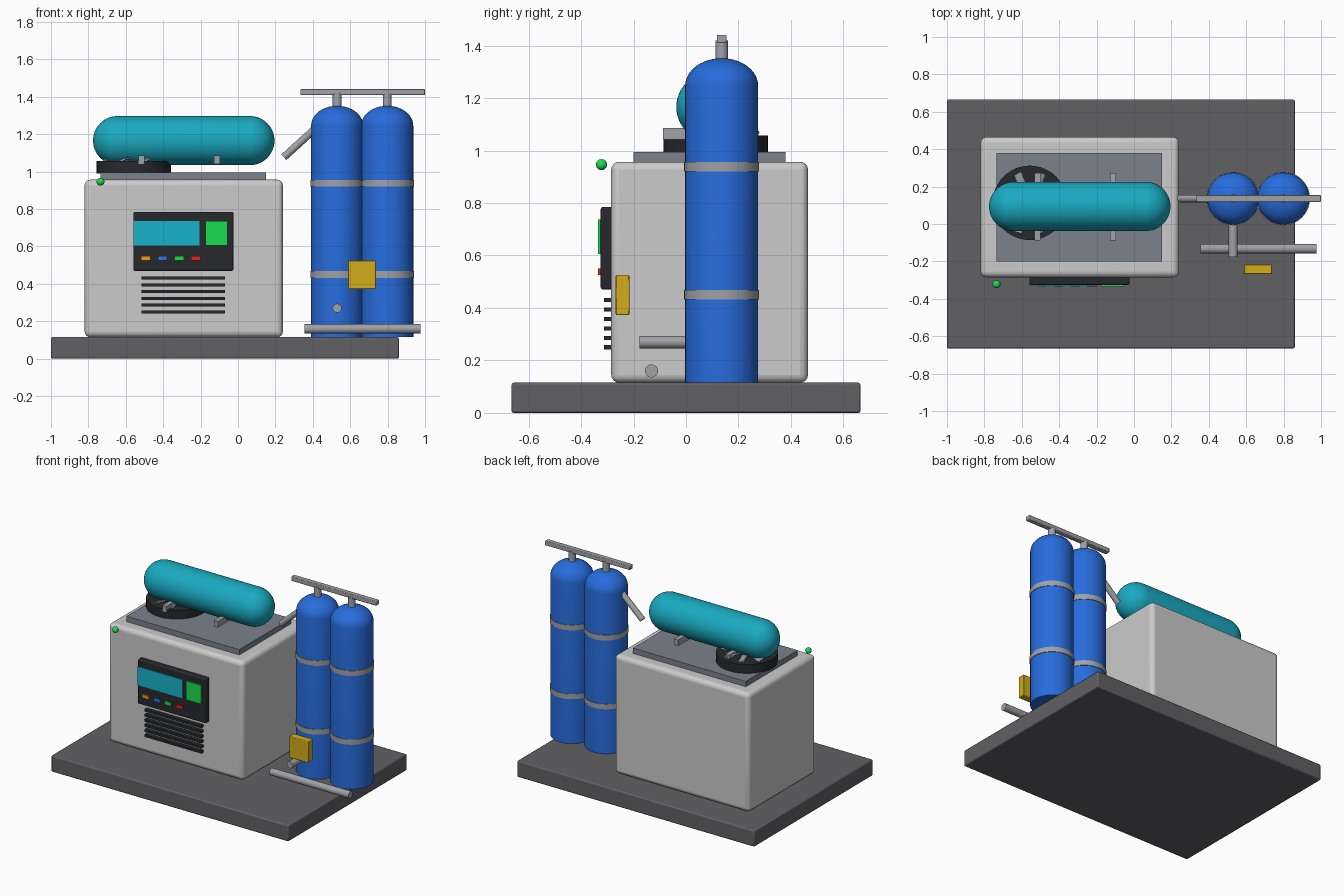
import bpy, math
from mathutils import Vector

if "Cube" in bpy.data.objects:
    bpy.data.objects.remove(bpy.data.objects["Cube"])


def mat(name, r, g, b):
    m = bpy.data.materials.new(name)
    m.diffuse_color = (r, g, b, 1)
    m.use_nodes = True
    m.node_tree.nodes["Principled BSDF"].inputs["Base Color"].default_value = m.diffuse_color
    return m


DARK = mat("dark_plastic", 0.02, 0.022, 0.026)
BASE = mat("base_grey", 0.12, 0.12, 0.13)
BODY = mat("body_grey", 0.6, 0.61, 0.62)
PLATE = mat("plate_grey", 0.2, 0.22, 0.26)
STEEL = mat("steel", 0.35, 0.36, 0.39)
TEAL = mat("teal", 0.01, 0.4, 0.53)
BLUE = mat("blue", 0.02, 0.15, 0.72)
CYAN = mat("cyan", 0.01, 0.45, 0.6)
GREEN = mat("green", 0.01, 0.72, 0.08)
YELLOW = mat("yellow", 0.65, 0.42, 0.01)
ORANGE = mat("orange", 0.8, 0.35, 0.01)
RED = mat("red", 0.8, 0.02, 0.01)
SKY = mat("button_blue", 0.03, 0.2, 0.8)


def smooth(o):
    bpy.ops.object.select_all(action='DESELECT')
    o.select_set(True)
    bpy.context.view_layer.objects.active = o
    bpy.ops.object.shade_smooth_by_angle(angle=math.radians(35))


def finish(o, name, m):
    o.name = name
    o.data.materials.append(m)
    return o


def box(name, m, x, y, z, bevel=0, seg=2):
    """Box given by its (min, max) range on each axis."""
    bpy.ops.mesh.primitive_cube_add(size=1)
    o = finish(bpy.context.object, name, m)
    for v in o.data.vertices:
        v.co = [r[0] if c < 0 else r[1] for c, r in zip(v.co, (x, y, z))]
    if bevel:
        b = o.modifiers.new("bevel", 'BEVEL')
        b.width, b.segments = bevel, seg
        smooth(o)
    return o


def rod(name, m, a, b, r, n=32):
    """Cylinder between two points."""
    a, b = Vector(a), Vector(b)
    d = b - a
    bpy.ops.mesh.primitive_cylinder_add(vertices=n, radius=r, depth=d.length, location=(a + b) / 2,
                                        rotation=d.to_track_quat('Z', 'Y').to_euler())
    o = finish(bpy.context.object, name, m)
    smooth(o)
    return o


def lathe(name, m, profile, loc, rot=(0, 0, 0), n=48):
    """Revolve (radius, height) points about z; both ends lie on the axis."""
    verts, faces = [], []
    inner = profile[1:-1]
    for r, z in inner:
        verts += [(r * math.cos(2 * math.pi * i / n), r * math.sin(2 * math.pi * i / n), z) for i in range(n)]
    lo = len(verts)
    verts += [(0, 0, profile[0][1]), (0, 0, profile[-1][1])]
    top = (len(inner) - 1) * n
    for i in range(n):
        j = (i + 1) % n
        faces += [(lo, j, i), (lo + 1, top + i, top + j)]
        faces += [(k * n + i, k * n + j, k * n + n + j, k * n + n + i) for k in range(len(inner) - 1)]
    me = bpy.data.meshes.new(name)
    me.from_pydata(verts, [], faces)
    o = bpy.data.objects.new(name, me)
    bpy.context.collection.objects.link(o)
    o.location, o.rotation_euler = loc, rot
    smooth(finish(o, name, m))
    return o


def arc(r, h, z, steps=10):
    """Quarter ellipse from the rim up to the axis."""
    return [(r * math.cos(t * math.pi / 2 / steps), z + h * math.sin(t * math.pi / 2 / steps))
            for t in range(steps + 1)]


# Base slab, cabinet and its top plate
box("base_slab", BASE, (-1, 0.86), (-0.665, 0.665), (0, 0.115), 0.008)
box("cabinet", BODY, (-0.82, 0.24), (-0.285, 0.465), (0.115, 0.957), 0.03, 4)
box("top_plate", PLATE, (-0.735, 0.15), (-0.2, 0.38), (0.95, 0.995))

# Control panel with screens and buttons
box("control_panel", DARK, (-0.56, -0.025), (-0.325, -0.28), (0.47, 0.785), 0.008)
box("screen", CYAN, (-0.558, -0.205), (-0.331, -0.32), (0.605, 0.737))
box("status_screen", GREEN, (-0.175, -0.055), (-0.335, -0.32), (0.605, 0.737))
for i, m in enumerate((ORANGE, SKY, GREEN, RED)):
    x = -0.493 + 0.089 * i
    box(f"button_{i}", m, (x - 0.025, x + 0.025), (-0.335, -0.32), (0.526, 0.55))

# Vent slats
for i in range(6):
    z = 0.25 + 0.036 * i
    box(f"vent_slat_{i}", DARK, (-0.515, -0.07), (-0.312, -0.28), (z - 0.008, z + 0.008))

# Indicator lamp
bpy.ops.mesh.primitive_uv_sphere_add(segments=24, ring_count=12, radius=0.021, location=(-0.735, -0.322, 0.946))
smooth(finish(bpy.context.object, "indicator_lamp", GREEN))

# Fan housing with pitched blades
FX, FY = -0.557, 0.113
rod("fan_housing", DARK, (FX, FY, 0.99), (FX, FY, 1.057), 0.199, 48)
rod("fan_hub", DARK, (FX, FY, 1.05), (FX, FY, 1.075), 0.045)
for i in range(8):
    a = math.radians(22.5 + 45 * i)
    b = box(f"fan_blade_{i}", STEEL, (0.04, 0.17), (-0.025, 0.025), (-0.005, 0.005))
    b.location = (FX, FY, 1.06)
    b.rotation_euler = (math.radians(25), 0, a)

# Horizontal air receiver on two cross supports
R, HALF = 0.131, 0.354
cap = arc(R, R, HALF, 12)
lathe("air_receiver", TEAL, [(r, -z) for r, z in reversed(cap)] + cap, (-0.29, 0.094, 1.166),
      (0, math.pi / 2, 0))
for i, x in enumerate((-0.515, -0.113)):
    box(f"receiver_support_{i}", STEEL, (x - 0.016, x + 0.016), (-0.087, 0.273), (1.042, 1.085))

# Twin gas cylinders with bands and valve stems
CY = 0.136
for i, x in enumerate((0.53, 0.798)):
    lathe(f"cylinder_{i}", BLUE, [(0, 0.115), (0.139, 0.115)] + arc(0.139, 0.105, 1.247), (x, CY, 0))
    for j, z in enumerate((0.45, 0.938)):
        rod(f"band_{i}_{j}", STEEL, (x, CY, z - 0.018), (x, CY, z + 0.018), 0.143, 48)
    rod(f"valve_stem_{i}", STEEL, (x, CY, 1.33), (x, CY, 1.42), 0.024)

# Manifold rail and pipes
box("manifold_rail", STEEL, (0.333, 1.0), (CY - 0.018, CY + 0.018), (1.41, 1.441), 0.004)
rod("inlet_pipe", STEEL, (0.245, CY, 1.077), (0.43, CY, 1.245), 0.02)
rod("outlet_pipe", STEEL, (0.355, -0.132, 0.16), (0.975, -0.132, 0.16), 0.025)
rod("drain_pipe", STEEL, (0.53, -0.177, 0.27), (0.53, 0.05, 0.27), 0.024)

# Yellow junction box
box("junction_box", YELLOW, (0.588, 0.738), (-0.268, -0.216), (0.373, 0.525), 0.004)
